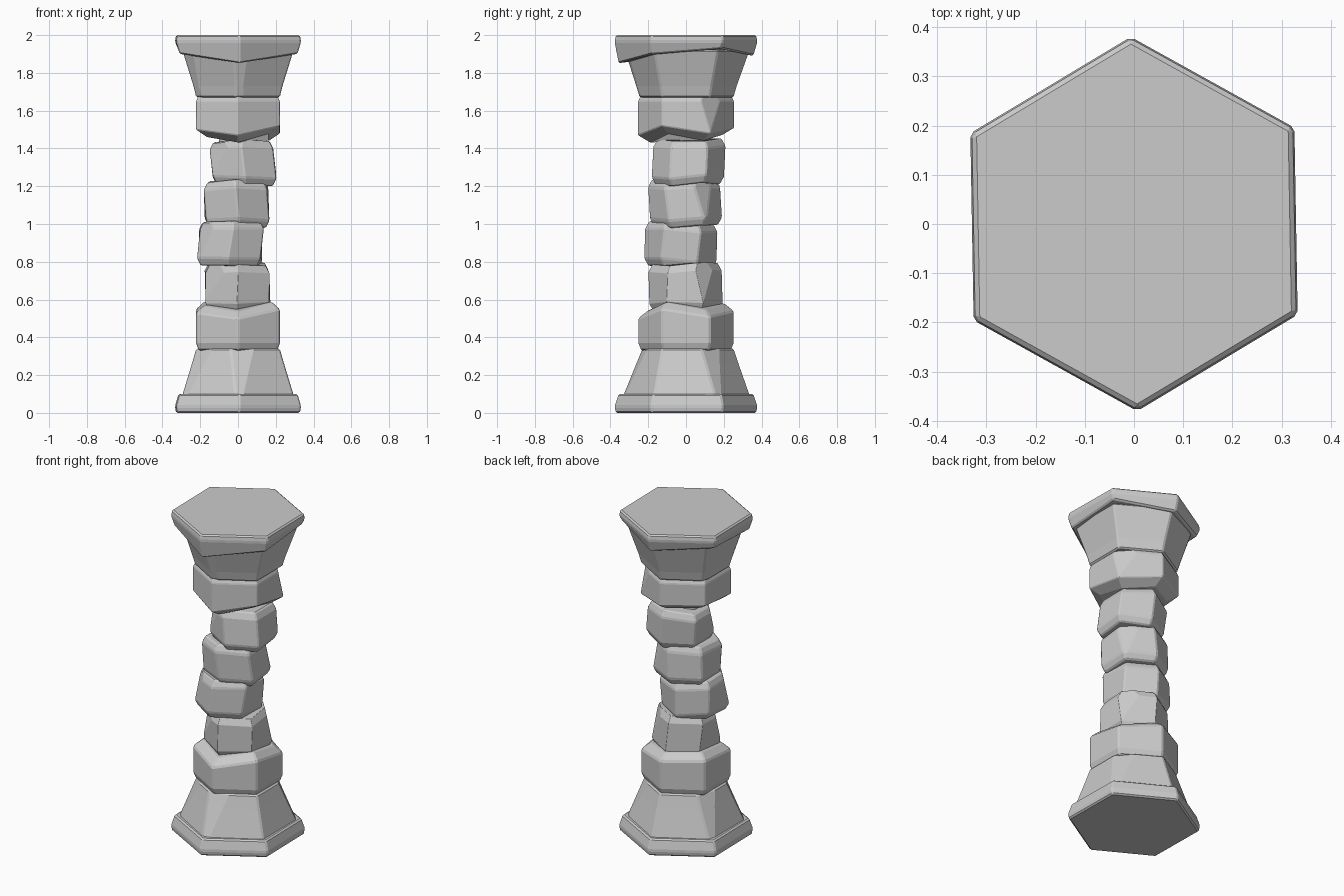
import bpy
import bmesh
import random
from math import cos, sin, radians
from mathutils import Vector

cube = bpy.data.objects.get("Cube")
if cube:
    bpy.data.objects.remove(cube, do_unlink=True)

random.seed(4)
SIDES = 6
# Corner numbers, counted anticlockwise from the back left
BACK_LEFT, BACK, BACK_RIGHT, FRONT_RIGHT, FRONT, FRONT_LEFT = range(SIDES)

grey_stone = bpy.data.materials.new("grey stone")
grey_stone.use_nodes = True
grey = (0.6, 0.6, 0.6, 1)
grey_stone.diffuse_color = grey
grey_stone.node_tree.nodes["Principled BSDF"].inputs["Base Color"].default_value = grey


def corner_direction(corner, twist=0):
    angle = radians(30 + 60 * corner + twist)
    return Vector((cos(angle), sin(angle), 0))


def hexagon(radius, height, centre=(0, 0), twist=0, wobble=None):
    """Six corner points; wobble gives each corner its own height offset."""
    middle = Vector((*centre, height))
    points = []
    for corner in range(SIDES):
        point = middle + radius * corner_direction(corner, twist)
        if wobble:
            point.z += wobble[corner]
        points.append(point)
    return points


def uneven(amount):
    return [random.uniform(-amount, amount) for _ in range(SIDES)]


def chip_corner(bm, rings, corner, lean, depth):
    """Slice one worn corner off with a plane leaning up or down."""
    lower, upper = rings[len(rings) // 2 - 1], rings[len(rings) // 2]
    edge_middle = (lower[corner] + upper[corner]) / 2
    normal = corner_direction(corner, twist=12)
    normal.z = lean
    normal.normalize()
    geometry = bm.verts[:] + bm.edges[:] + bm.faces[:]
    cut = bmesh.ops.bisect_plane(bm, geom=geometry, plane_co=edge_middle - normal * depth,
                                 plane_no=normal, clear_outer=True)
    rim = [part for part in cut["geom_cut"] if isinstance(part, bmesh.types.BMEdge)]
    bmesh.ops.holes_fill(bm, edges=rim, sides=0)


def build_stone(name, rings, chipped=(), lean=0.2, depth=0.015):
    """Loft hexagons into a solid, chip its corners and bevel its edges."""
    bm = bmesh.new()
    loops = [[bm.verts.new(point) for point in points] for points in rings]
    for lower, upper in zip(loops, loops[1:]):
        for here in range(SIDES):
            after = (here + 1) % SIDES
            bm.faces.new((lower[here], lower[after], upper[after], upper[here]))
    bm.faces.new(reversed(loops[0]))
    bm.faces.new(loops[-1])
    for corner in chipped:
        chip_corner(bm, rings, corner, lean, depth)
    bmesh.ops.recalc_face_normals(bm, faces=bm.faces[:])
    mesh = bpy.data.meshes.new(name)
    bm.to_mesh(mesh)
    bm.free()
    mesh.materials.append(grey_stone)
    stone = bpy.data.objects.new(name, mesh)
    bpy.context.collection.objects.link(stone)
    worn_edges = stone.modifiers.new("worn edges", "BEVEL")
    worn_edges.width = 0.008
    worn_edges.segments = 1
    worn_edges.limit_method = "ANGLE"
    worn_edges.angle_limit = radians(20)


# Base slab, and a matching top slab whose lower rim is chipped unevenly
rim = [0.03, -0.01, 0.02, 0, -0.05, 0]
build_stone("base_slab", [hexagon(0.375, 0, twist=1), hexagon(0.382, 0.035, twist=1),
                          hexagon(0.36, 0.1, twist=1)])
build_stone("top_slab", [hexagon(0.36, 1.9, twist=1, wobble=rim),
                         hexagon(0.382, 1.965, twist=1), hexagon(0.375, 2, twist=1)])

# Flared foot and capital
build_stone("flared_foot", [hexagon(0.345, 0.08), hexagon(0.282, 0.26), hexagon(0.255, 0.34)],
            chipped=(FRONT, BACK_LEFT, FRONT_RIGHT, BACK_RIGHT), lean=0.42)
build_stone("capital", [hexagon(0.255, 1.67), hexagon(0.272, 1.73), hexagon(0.34, 1.92)],
            chipped=(FRONT, BACK_RIGHT, FRONT_RIGHT), lean=-0.3, depth=0.01)

# Large blocks at both ends of the shaft, tapering towards its middle
slope = [-0.02, 0.01, 0.02, 0, -0.03, 0.02]
build_stone("lower_block", [hexagon(0.24, 0.33), hexagon(0.256, 0.37),
                            hexagon(0.256, 0.53, wobble=slope),
                            hexagon(0.205, 0.57, wobble=slope)])
build_stone("upper_block", [hexagon(0.19, 1.46, wobble=slope),
                            hexagon(0.257, 1.5, wobble=slope),
                            hexagon(0.256, 1.65), hexagon(0.24, 1.68)],
            chipped=[BACK_LEFT])

# Shaft stones: bottom height, centre x and y at the bottom and at the top, chips
shaft = [
    (0.59, (0, 0), (-0.005, -0.005), (BACK_LEFT, FRONT_RIGHT)),
    (0.81, (-0.045, -0.03), (-0.035, -0.025), [FRONT_RIGHT]),
    (1.03, (-0.005, 0), (-0.01, -0.01), [BACK_LEFT]),
    (1.25, (0.035, 0.01), (0.018, 0.018), [FRONT_RIGHT]),
]
for number, (bottom, low_centre, high_centre, chipped) in enumerate(shaft, start=1):
    low, high = uneven(0.015), uneven(0.015)
    twist = random.uniform(-3, 3)
    radius, neck, lip = 0.194, 0.172, 0.04
    top = bottom + 0.155
    build_stone(f"shaft_stone_{number}",
                [hexagon(neck, bottom - lip, low_centre, twist, low),
                 hexagon(radius, bottom, low_centre, twist, low),
                 hexagon(radius, top, high_centre, -twist, high),
                 hexagon(neck, top + lip, high_centre, -twist, high)], chipped)

# Core that closes the joints between the stones
build_stone("core", [hexagon(0.115, 0.05), hexagon(0.115, 1.95)])
